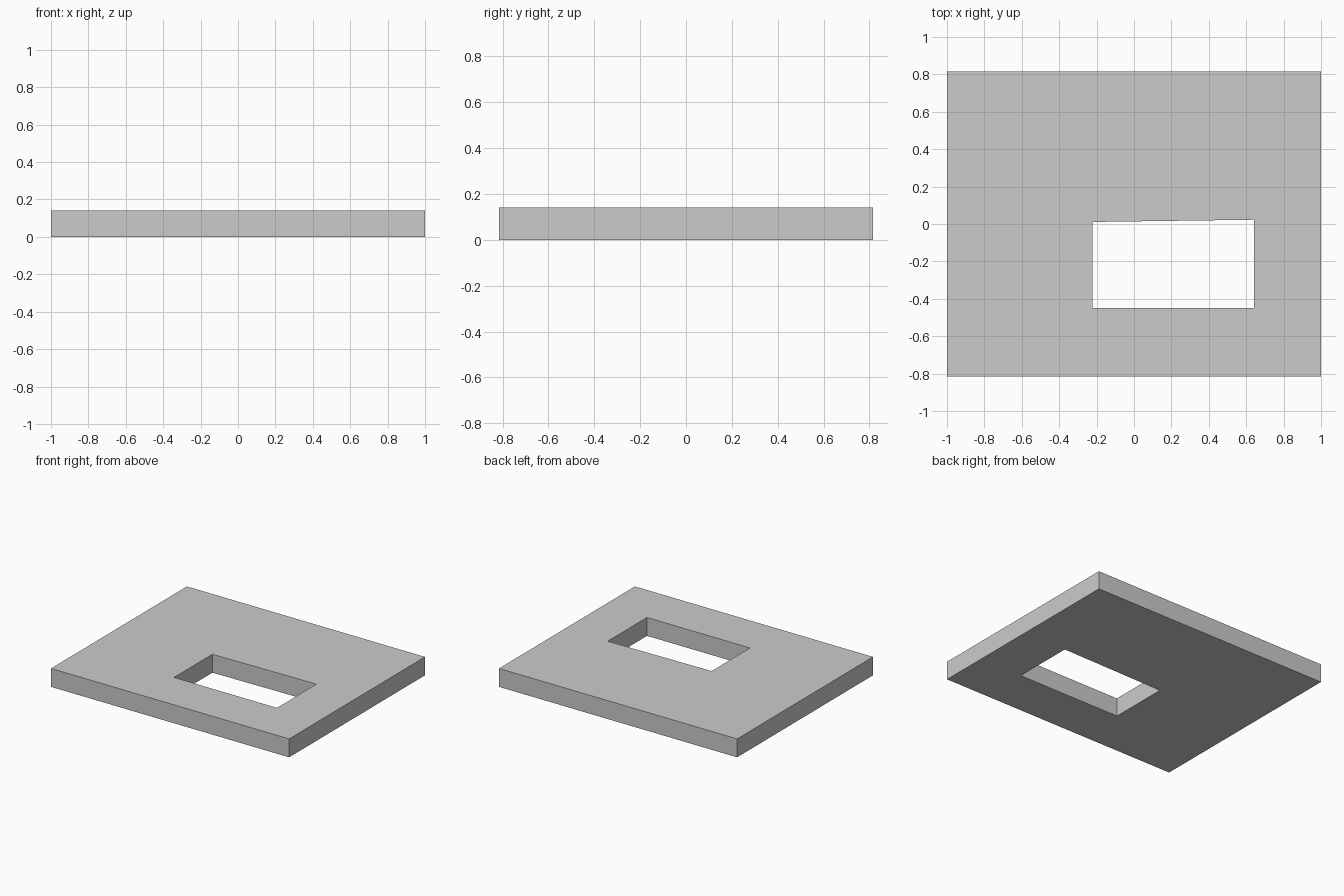
import bpy
import bmesh

if "Cube" in bpy.data.objects:
    bpy.data.objects.remove(bpy.data.objects["Cube"])

THICKNESS = 0.14

# Plan outlines, both anticlockwise from the front left corner
outer = [(-1, -0.815), (1, -0.815), (1, 0.815), (-1, 0.815)]
window = [(-0.223, -0.449), (0.642, -0.449), (0.642, 0.023), (-0.223, 0.011)]

bm = bmesh.new()


def ring(points, z):
    return [bm.verts.new((x, y, z)) for x, y in points]


def bridge(a, b):
    for i in range(4):
        j = (i + 1) % 4
        bm.faces.new((a[i], a[j], b[j], b[i]))


# Slab: bottom, outer walls, top and window walls
loops = [ring(outer, 0), ring(outer, THICKNESS),
         ring(window, THICKNESS), ring(window, 0)]
for k in range(4):
    bridge(loops[k], loops[(k + 1) % 4])

# Merge the bottom and top pieces visually: all faces are flat and shared
bmesh.ops.recalc_face_normals(bm, faces=bm.faces)

mesh = bpy.data.meshes.new("slab_with_window")
bm.to_mesh(mesh)
bm.free()
slab = bpy.data.objects.new("slab_with_window", mesh)
bpy.context.collection.objects.link(slab)
